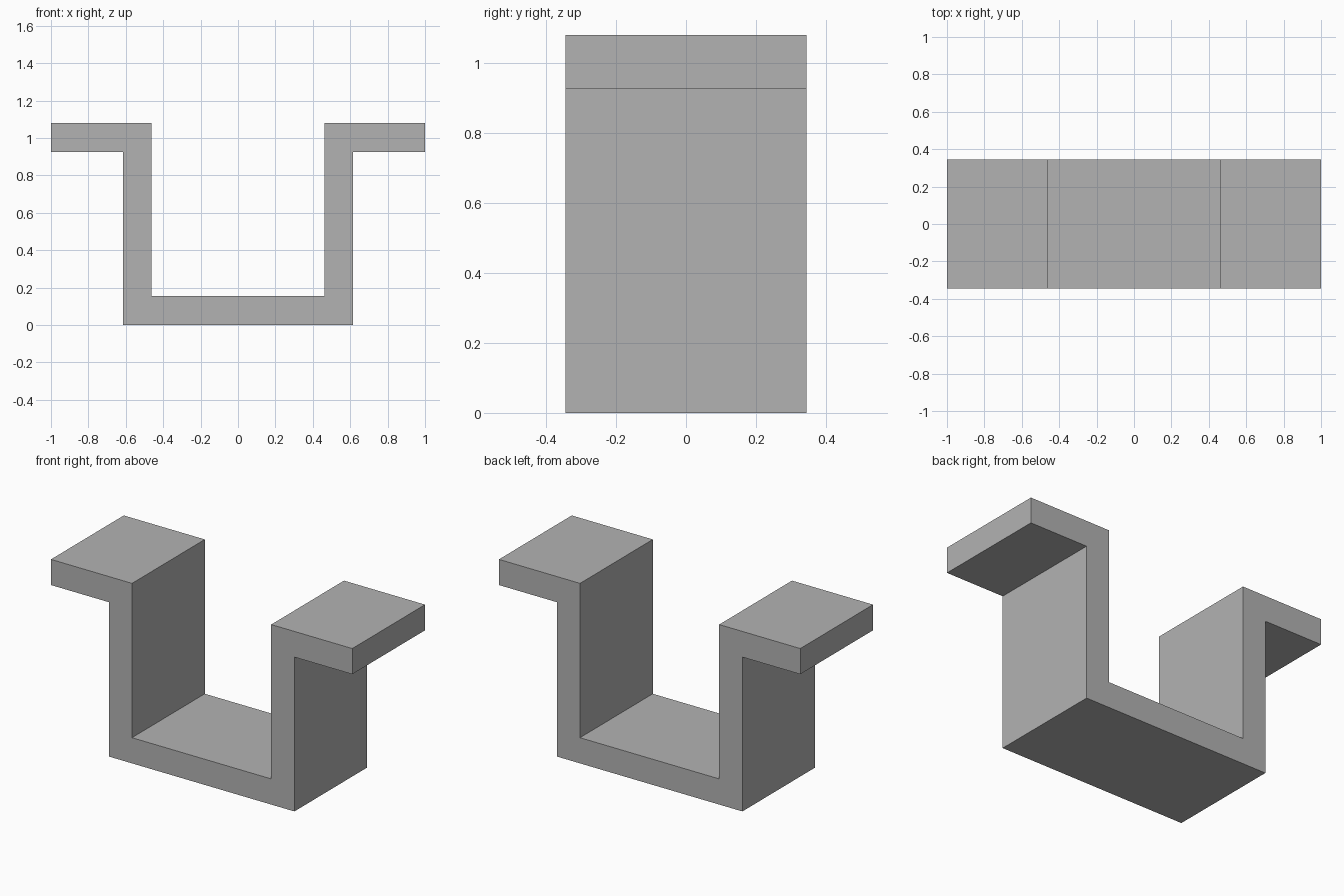
import bpy
import bmesh

default_cube = bpy.data.objects.get("Cube")
if default_cube:
    bpy.data.objects.remove(default_cube, do_unlink=True)

# Overall dimensions
HEIGHT = 1.08
DEPTH = 0.69
WALL = 0.154       # sheet thickness
OUTER = 0.616      # half width of the channel
TIP = 1.0          # half width across the flanges
INNER = OUTER - WALL

# Plain grey material
grey = bpy.data.materials.new("plain grey")
grey.use_nodes = True
colour = (0.45, 0.45, 0.45, 1.0)
grey.diffuse_color = colour
grey.node_tree.nodes["Principled BSDF"].inputs["Base Color"].default_value = colour

# Right half of the hat-shaped section, from bottom to inner floor, then mirrored
half = [
    (OUTER, 0),
    (OUTER, HEIGHT - WALL),
    (TIP, HEIGHT - WALL),
    (TIP, HEIGHT),
    (INNER, HEIGHT),
    (INNER, WALL),
]
section = half + [(-x, z) for x, z in reversed(half)]

# Extrude the section along the depth
bm = bmesh.new()
front = bm.faces.new([bm.verts.new((x, -DEPTH / 2, z)) for x, z in section])
extruded = bmesh.ops.extrude_face_region(bm, geom=[front], use_keep_orig=True)
moved = [v for v in extruded["geom"] if isinstance(v, bmesh.types.BMVert)]
bmesh.ops.translate(bm, verts=moved, vec=(0, DEPTH, 0))
bmesh.ops.recalc_face_normals(bm, faces=bm.faces)

mesh = bpy.data.meshes.new("channel_bracket")
bm.to_mesh(mesh)
bm.free()
mesh.materials.append(grey)
bracket = bpy.data.objects.new("channel_bracket", mesh)
bpy.context.collection.objects.link(bracket)
